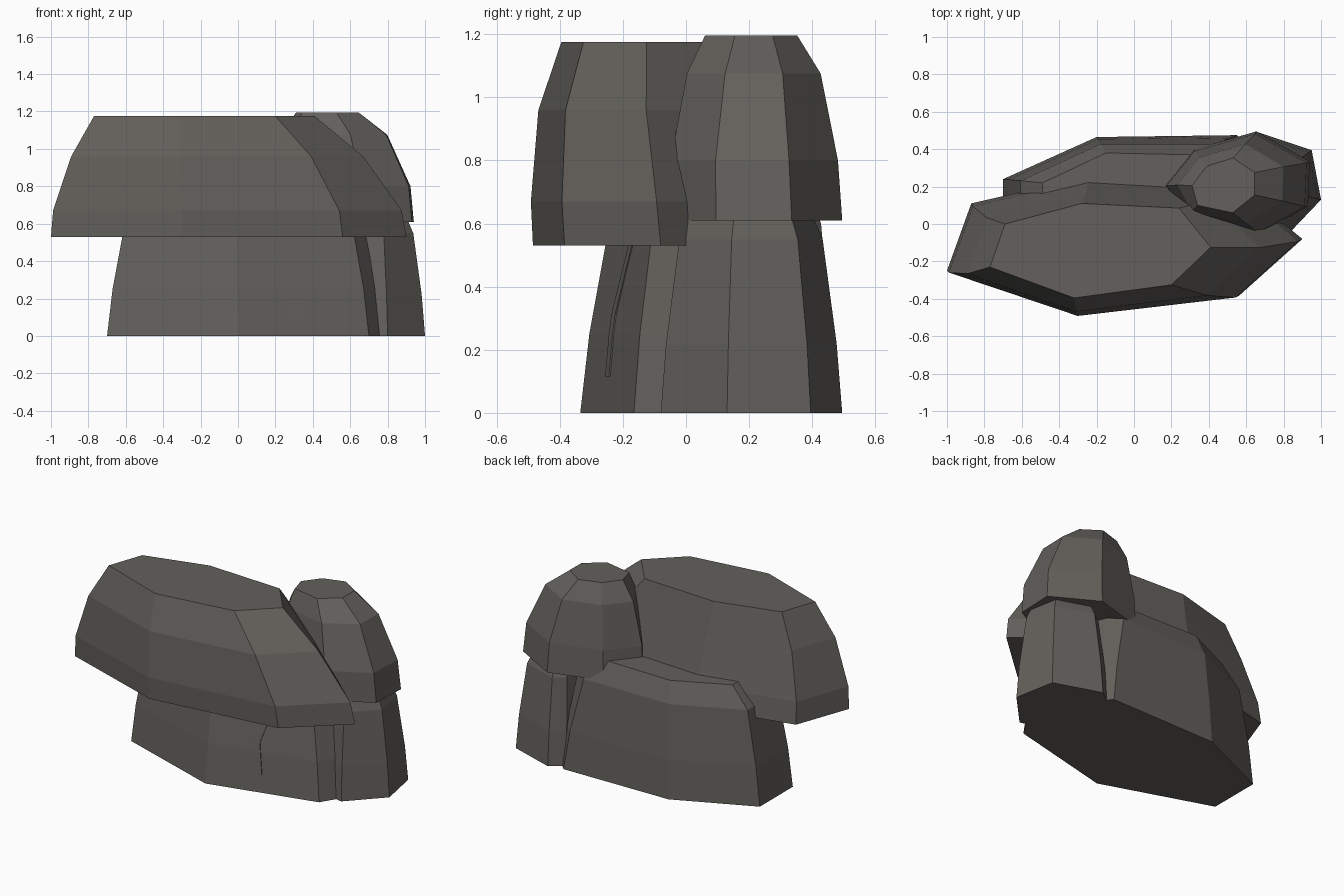
import bpy
import bmesh
from mathutils import Vector
from mathutils.bvhtree import BVHTree

cube = bpy.data.objects.get("Cube")
if cube:
    bpy.data.objects.remove(cube, do_unlink=True)

# Single stone colour
stone = bpy.data.materials.new("dark_warm_grey_stone")
stone.use_nodes = True
colour = (0.125, 0.118, 0.106, 1)
stone.diffuse_color = colour
bsdf = stone.node_tree.nodes["Principled BSDF"]
bsdf.inputs["Base Color"].default_value = colour
bsdf.inputs["Roughness"].default_value = 0.9


def finish(name, bm):
    bmesh.ops.recalc_face_normals(bm, faces=bm.faces)
    mesh = bpy.data.meshes.new(name)
    bm.to_mesh(mesh)
    bm.free()
    mesh.materials.append(stone)
    obj = bpy.data.objects.new(name, mesh)
    bpy.context.collection.objects.link(obj)
    return obj


def boulder(name, foot, crown, levels):
    """Loft from foot outline to crown outline; levels are (height, blend, y shift)."""
    bm = bmesh.new()
    rings = []
    for z, t, shift in levels:
        ring = []
        for low, high in zip(foot, crown):
            p = Vector(low).lerp(Vector(high), t)
            ring.append(bm.verts.new((p.x, p.y + shift, z)))
        rings.append(ring)
    n = len(foot)
    for lower, upper in zip(rings, rings[1:]):
        for i in range(n):
            j = (i + 1) % n
            bm.faces.new((lower[i], lower[j], upper[j], upper[i]))
    bm.faces.new(rings[0][::-1])
    bm.faces.new(rings[-1])
    return finish(name, bm)


# Wide lower boulder
lower_boulder = boulder(
    "lower_boulder",
    [(-.7, -.1), (0, -.335), (.7, -.165), (.77, -.05), (.62, .4), (.55, .475), (-.2, .465), (-.7, .24)],
    [(-.49, -.05), (-.02, -.13), (.5, -.03), (.55, .05), (.4, .33), (.3, .37), (-.15, .38), (-.49, .22)],
    [(0, 0, 0), (.25, .14, 0), (.6, .45, 0), (.73, 1, 0)])

# Lower boulder at the left end, tapering towards its middle
end_foot = [(.8, -.08), (1, .13), (.95, .395), (.65, .495), (.56, .43), (.5, .15), (.6, -.04)]
middle = Vector((.7, .2))
boulder("lower_end_boulder", end_foot,
        [middle.lerp(Vector(p), .5) for p in end_foot],
        [(0, 0, 0), (.22, .12, 0), (.55, .42, 0), (.75, 1, 0)])

# Large overhanging cap
boulder(
    "upper_boulder",
    [(-1, -.25), (-.3, -.485), (.56, -.385), (.9, -.08), (.55, .21), (-.24, .255), (-.87, .11)],
    [(-.77, -.23), (-.32, -.395), (.2, -.325), (.41, -.125), (.24, .085), (-.28, .11), (-.69, 0)],
    [(.53, 0, 0), (.67, .05, -.011), (.96, .47, -.025), (1.175, 1, 0)])

# Tall rounded cap over the end boulder
boulder(
    "upper_end_boulder",
    [(.94, .335), (.655, .495), (.32, .4), (.165, .21), (.28, .03), (.67, -.05), (.93, .095)],
    [(.645, .275), (.53, .353), (.39, .31), (.31, .206), (.34, .1), (.527, .06), (.645, .155)],
    [(.61, 0, 0), (.8, .06, -.005), (1.075, .48, 0), (1.195, 1, 0)])

# Thin bent seam lying on the front of the lower boulder
source = bmesh.new()
source.from_mesh(lower_boulder.data)
surface = BVHTree.FromBMesh(source)
bm = bmesh.new()
rows = []
for x, z in [(.345, .58), (.265, .31), (.274, .25), (.292, .115)]:
    row = []
    for px in (x, x + .05):
        hit = surface.ray_cast(Vector((px, -2, z)), Vector((0, 1, 0)))[0]
        row.append([bm.verts.new((px, hit.y + d, z)) for d in (-.004, .004)])
    rows.append(row)
for (a, b), (c, d) in zip(rows, rows[1:]):
    bm.faces.new((a[0], b[0], d[0], c[0]))
    bm.faces.new((a[1], c[1], d[1], b[1]))
    bm.faces.new((a[0], c[0], c[1], a[1]))
    bm.faces.new((b[0], b[1], d[1], d[0]))
for (a, b) in (rows[0], rows[-1]):
    bm.faces.new((a[0], a[1], b[1], b[0]))
source.free()
finish("front_seam", bm)
